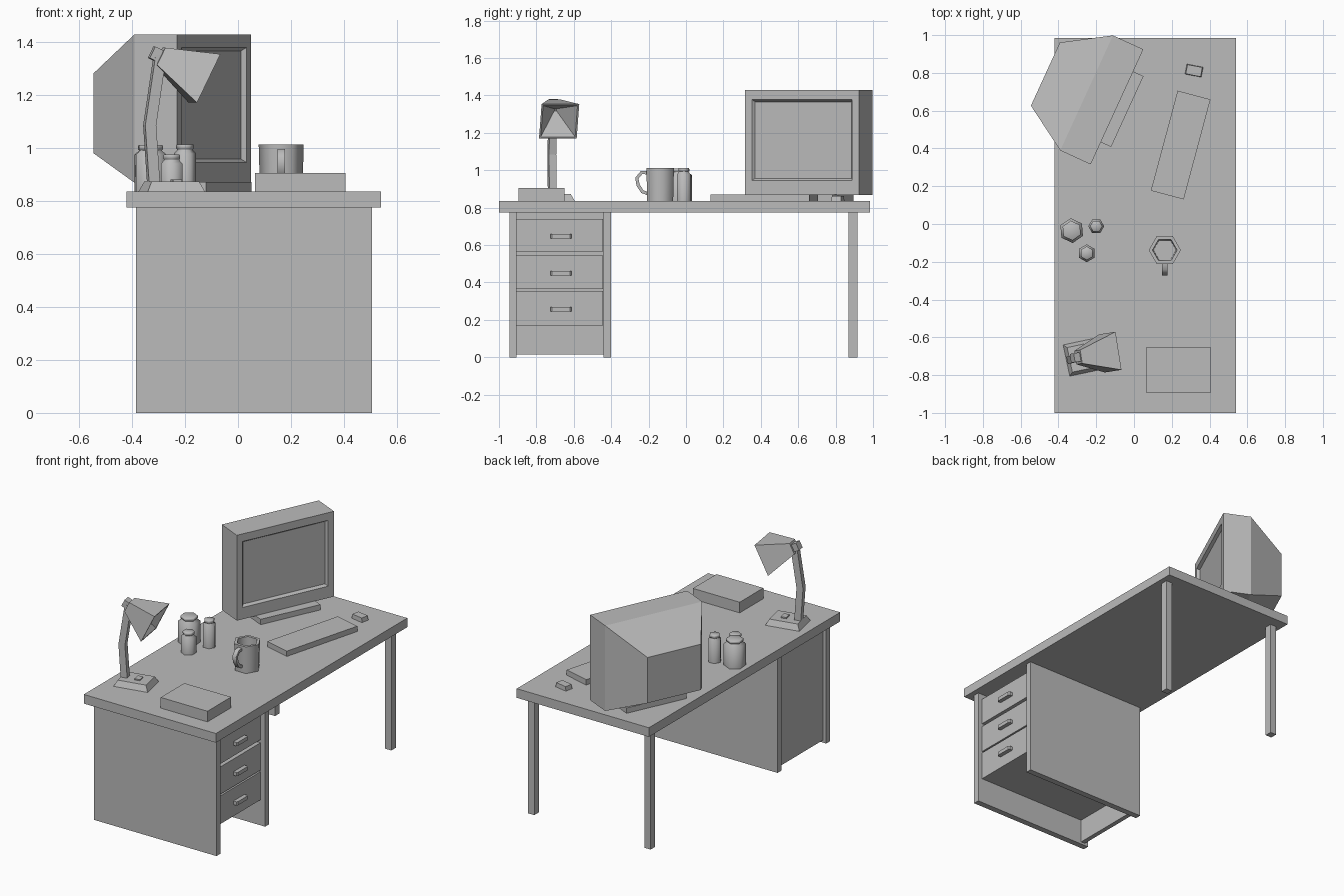
import bpy, bmesh, math
from mathutils import Matrix, Vector

cube = bpy.data.objects.get("Cube")
if cube:
    bpy.data.objects.remove(cube, do_unlink=True)

grey = bpy.data.materials.new("plain grey")
grey.use_nodes = True
grey.diffuse_color = (0.5, 0.5, 0.5, 1)
grey.node_tree.nodes["Principled BSDF"].inputs["Base Color"].default_value = (0.5, 0.5, 0.5, 1)

DESK = 0.835   # height of the work surface


def loft(name, rings, matrix=Matrix(), smooth=False):
    """Skin a row of equal-sized rings and cap both ends."""
    bm = bmesh.new()
    loops = [[bm.verts.new(matrix @ Vector(p)) for p in ring] for ring in rings]
    for a, b in zip(loops, loops[1:]):
        for i in range(len(a)):
            j = (i + 1) % len(a)
            bm.faces.new((a[i], a[j], b[j], b[i]))
    bm.faces.new(loops[0])
    bm.faces.new(loops[-1])
    bmesh.ops.recalc_face_normals(bm, faces=bm.faces)
    mesh = bpy.data.meshes.new(name)
    bm.to_mesh(mesh)
    bm.free()
    mesh.materials.append(grey)
    obj = bpy.data.objects.new(name, mesh)
    bpy.context.collection.objects.link(obj)
    if smooth:
        bpy.ops.object.select_all(action="DESELECT")
        obj.select_set(True)
        bpy.context.view_layer.objects.active = obj
        bpy.ops.object.shade_smooth_by_angle(angle=math.radians(65))
    return obj


def flat_ring(z, x0, x1, y0, y1):
    return [(x0, y0, z), (x1, y0, z), (x1, y1, z), (x0, y1, z)]


def upright_ring(x, half, z0, z1):
    return [(x, -half, z0), (x, half, z0), (x, half, z1), (x, -half, z1)]


def box(name, x0, x1, y0, y1, z0, z1, matrix=Matrix()):
    return loft(name, [flat_ring(z, x0, x1, y0, y1) for z in (z0, z1)], matrix)


def place(x, y, z, turn=0):
    return Matrix.Translation((x, y, z)) @ Matrix.Rotation(math.radians(turn), 4, "Z")


def turned(name, profile, x, y, turn=0):
    """Six-sided turned shape from (radius, height) pairs."""
    rings = [[(r * math.cos(k * math.pi / 3), r * math.sin(k * math.pi / 3), z)
              for k in range(6)] for r, z in profile]
    return loft(name, rings, place(x, y, DESK, turn), smooth=True)


# Desk
box("desk_top", -0.42, 0.54, -1.0, 0.985, 0.775, DESK)
box("front_panel", -0.385, 0.505, -0.945, -0.905, 0, 0.775)
box("inner_panel", -0.385, 0.505, -0.44, -0.40, 0, 0.775)
box("back_panel", -0.36, -0.33, -0.905, -0.44, 0.015, 0.775)
for side, x in (("right", -0.385), ("left", 0.46)):
    box(side + "_leg", x, x + 0.045, 0.87, 0.917, 0, 0.775)

# Drawers with pulls
for label, z0, z1 in (("top", 0.565, 0.74), ("middle", 0.365, 0.545), ("bottom", 0.17, 0.355)):
    box(label + "_drawer", -0.33, 0.475, -0.905, -0.445, z0, z1)
    mid = (z0 + z1) / 2 - 0.005
    loft(label + "_drawer_pull", [
        [(x, y, z) for y, z in ((-0.725 + e, mid - 0.012), (-0.612 - e, mid - 0.012),
                                (-0.612 - e, mid + 0.012), (-0.725 + e, mid + 0.012))]
        for x, e in ((0.475, 0), (0.495, 0), (0.502, 0.008))])

# Monitor: tapered back, deep casing, recessed screen
screen_frame = place(-0.09, 0.62, 0, -24.6)
loft("monitor", [
    upright_ring(-0.417, 0.184, 0.98, 1.28),
    upright_ring(-0.177, 0.335, 0.868, 1.428),
    upright_ring(0, 0.335, 0.868, 1.428),
    upright_ring(0, 0.295, 0.945, 1.378),
    upright_ring(-0.018, 0.283, 0.957, 1.366)], screen_frame)
box("monitor_stand", -0.21, 0.06, -0.206, 0.206, DESK, 0.87, screen_frame)

# Things on the desk
box("keyboard", -0.09, 0.09, -0.274, 0.274, 0, 0.035, place(0.247, 0.418, DESK, -15))
loft("mouse", [flat_ring(0, -0.044, 0.044, -0.027, 0.027),
               flat_ring(0.028, -0.04, 0.04, -0.025, 0.025)], place(0.318, 0.812, DESK, -11))
box("book", 0.065, 0.405, -0.895, -0.65, DESK, 0.905)

# Jars
for name, x, y, r, neck, h, turn in (("wide_jar", -0.33, -0.035, 0.066, 0.048, 0.175, 35),
                                     ("tall_jar", -0.2, -0.012, 0.042, 0.03, 0.178, 0),
                                     ("short_jar", -0.25, -0.155, 0.047, 0.033, 0.14, 30)):
    turned(name, [(r, 0), (r, h - 0.035), (neck, h - 0.022), (neck, h - 0.018),
                  (neck * 1.1, h - 0.016), (neck * 1.1, h - 0.003), (neck, h)], x, y, turn)

# Mug with a looped handle
MUG_X, MUG_Y = 0.163, -0.138
turned("mug", [(0.08, 0), (0.085, 0.177), (0.065, 0.177), (0.06, 0.015)], MUG_X, MUG_Y)
path = [(-0.065, 0.152), (-0.1, 0.152), (-0.125, 0.122), (-0.118, 0.085), (-0.095, 0.05), (-0.065, 0.04)]
rings = []
for i, (y, z) in enumerate(path):
    a, b = path[max(i - 1, 0)], path[min(i + 1, len(path) - 1)]
    along = Vector((0, b[0] - a[0], b[1] - a[1])).normalized()
    out = along.cross(Vector((1, 0, 0))) * 0.009
    wide = Vector((0.014, 0, 0))
    centre = Vector((0, y, z))
    rings.append([centre + wide + out, centre - wide + out, centre - wide - out, centre + wide - out])
loft("mug_handle", rings, place(MUG_X, MUG_Y, DESK), smooth=True)

# Lamp: base, switch, bent arm, hollow shade
lamp = place(-0.25, -0.70, 0, 12)
loft("lamp_base", [flat_ring(z, -0.11 + e, 0.11 - e, -0.0845 + e, 0.0845 - e)
                   for z, e in ((DESK, 0), (0.872, 0.018))], lamp)
box("lamp_switch", 0, 0.035, -0.025, 0.025, 0.87, 0.88, lamp)
loft("lamp_arm", [flat_ring(z, x - 0.021, x + 0.021, -0.02, 0.02)
                  for z, x in ((0.865, -0.07), (1.085, -0.085), (1.35, -0.045))], lamp)
head = place(-0.295, -0.705, 1.345, 9) @ Matrix.Rotation(math.radians(26), 4, "Y")
loft("lamp_joint", [upright_ring(x, 0.024, -0.024, 0.024) for x in (-0.035, 0.005)], head)
loft("lamp_shade", [upright_ring(x, r, -r, r) for x, r in
                    ((0, 0.036), (0.19, 0.102), (0.19, 0.093), (0.05, 0.006))], head)
